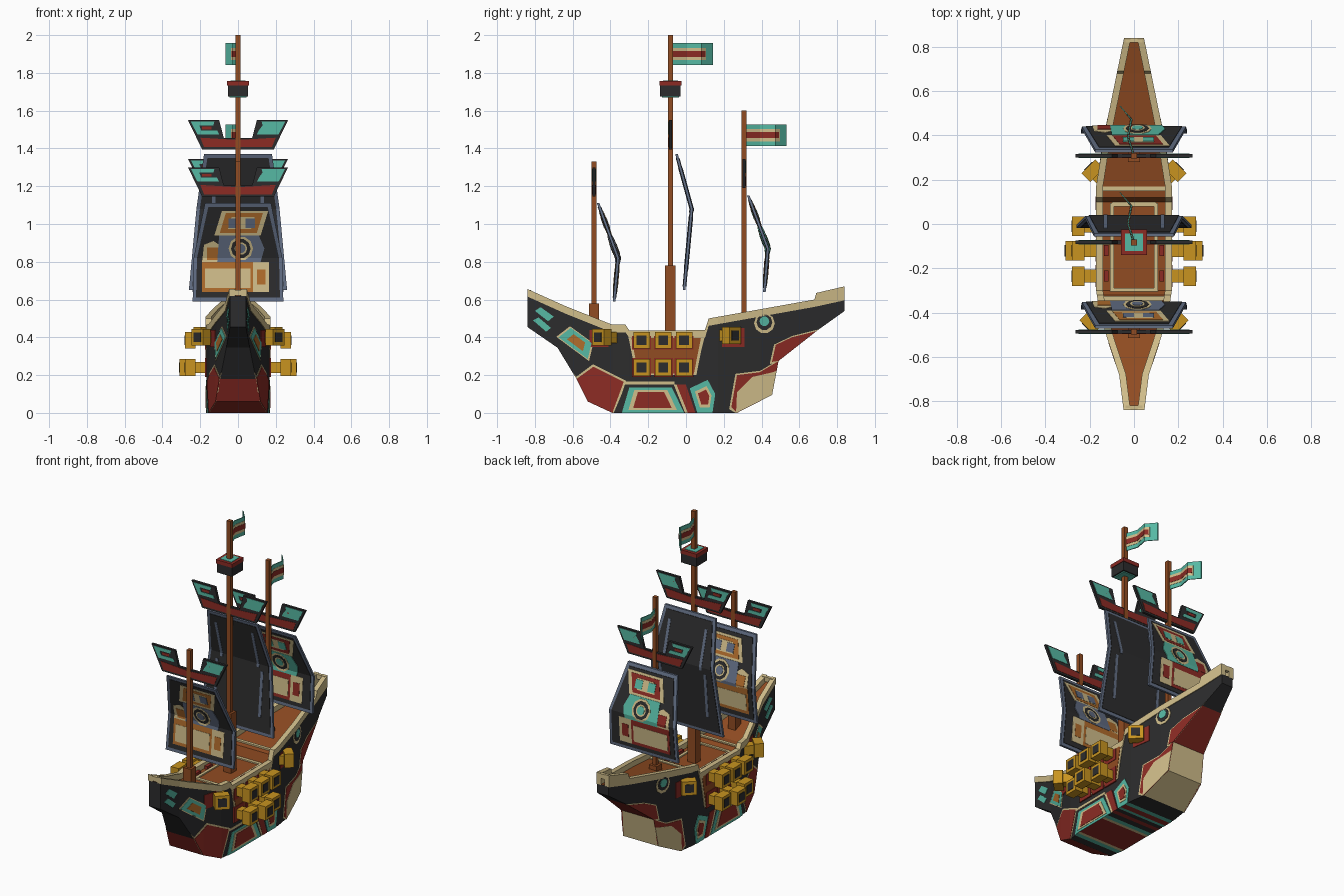
import bpy, bmesh, math
from mathutils import Matrix, Vector

if "Cube" in bpy.data.objects:
    bpy.data.objects.remove(bpy.data.objects["Cube"], do_unlink=True)

# Flat colours, given as sRGB hex and stored as linear values
PALETTE = {"black": "2c2c2d", "red": "8c2b24", "teal": "56b8a3", "beige": "d0bd8a",
           "brown": "914c22", "orange": "b06c2c", "gold": "c89420", "slate": "626e84"}
NAMES = list(PALETTE)
MATERIALS = []
for label, code in PALETTE.items():
    srgb = [int(code[i:i + 2], 16) / 255 for i in (0, 2, 4)]
    colour = [((c + 0.055) / 1.055) ** 2.4 for c in srgb] + [1]
    mat = bpy.data.materials.new(label)
    mat.use_nodes = True
    mat.diffuse_color = colour
    bsdf = mat.node_tree.nodes["Principled BSDF"]
    bsdf.inputs["Base Color"].default_value = colour
    bsdf.inputs["Roughness"].default_value = 0.8
    MATERIALS.append(mat)


def finish(name, bm):
    bmesh.ops.recalc_face_normals(bm, faces=bm.faces)
    mesh = bpy.data.meshes.new(name)
    bm.to_mesh(mesh)
    bm.free()
    for mat in MATERIALS:
        mesh.materials.append(mat)
    bpy.context.collection.objects.link(bpy.data.objects.new(name, mesh))


def curve(*knots):
    """Piecewise linear function through the knots."""
    def value(p):
        if p <= knots[0][0]:
            return knots[0][1]
        for (a, fa), (b, fb) in zip(knots, knots[1:]):
            if p <= b:
                return fa + (fb - fa) * (p - a) / (b - a)
        return knots[-1][1]
    value.stops = [k[0] for k in knots]
    return value


def box(bm, colour, centre, size, frame=Matrix()):
    m = frame @ Matrix.Translation(centre) @ Matrix.Diagonal((*size, 1))
    for v in bmesh.ops.create_cube(bm, size=1, matrix=m)["verts"]:
        for f in v.link_faces:
            f.material_index = NAMES.index(colour)


def panel(name, shapes, place, cuts=()):
    """Thin flat shapes (colour, half depth, outline) bent onto a surface."""
    out = bmesh.new()
    for colour, depth, outline in shapes:
        bm = bmesh.new()
        bm.faces.new([bm.verts.new((u, v, -depth)) for u, v in outline])
        bmesh.ops.triangulate(bm, faces=bm.faces[:])
        for axis, at in cuts:
            no = Vector((axis == 0, axis == 1, 0))
            bmesh.ops.bisect_plane(bm, geom=bm.verts[:] + bm.edges[:] + bm.faces[:],
                                   plane_co=no * at, plane_no=no)
        new = bmesh.ops.extrude_face_region(bm, geom=bm.faces[:])["geom"]
        for v in new:
            if isinstance(v, bmesh.types.BMVert):
                v.co.z = depth
        for v in bm.verts:
            v.co = place(*v.co)
        for f in bm.faces:
            f.material_index = NAMES.index(colour)
        temp = bpy.data.meshes.new("temp")
        bm.to_mesh(temp)
        bm.free()
        out.from_mesh(temp)
        bpy.data.meshes.remove(temp)
    finish(name, out)


def grow(outline, k):
    cu, cv = (sum(p[i] for p in outline) / len(outline) for i in (0, 1))
    return [(cu + (u - cu) * k, cv + (v - cv) * k) for u, v in outline]


def rect(a, b, c, d):
    return [(a, b), (c, b), (c, d), (a, d)]


def ring(u, v, r, n=10):
    return [(u + r * math.cos(math.tau * i / n), v + r * math.sin(math.tau * i / n)) for i in range(n)]


# Hull: half width, keel, deck and rail heights along its length
width = curve((-.84, .042), (-.68, .062), (-.52, .115), (-.39, .152), (-.3, .166),
              (.17, .166), (.4, .13), (.84, .04))
keel = curve((-.84, .455), (-.68, .345), (-.58, .18), (-.52, .06), (-.39, 0), (.27, 0),
             (.456, .095), (.49, .275), (.7, .44), (.84, .54))
deck = curve((-.84, .62), (-.64, .53), (-.39, .43), (-.32, .43), (-.3, .4), (.1, .4),
             (.12, .465), (.68, .565), (.84, .6))
rail = curve((-.84, .656), (-.64, .566), (-.39, .467), (-.32, .467), (-.3, .436), (.1, .438),
             (.12, .5), (.68, .6), (.69, .635), (.84, .67))
BANDS = [(-.84, "black"), (-.58, "red"), (-.39, "black"), (-.34, "teal"), (-.31, "beige"),
         (-.29, "red"), (-.09, "beige"), (-.07, "teal"), (-.04, "black"), (0, "red"), (.03, "black"),
         (.06, "teal"), (.08, "red"), (.12, "teal"), (.15, "black"), (.27, "beige"), (.49, "red"), (.7, "black")]
stations = sorted({s for f in (width, keel, deck, rail) for s in f.stops} | {b[0] for b in BANDS})


def loft(bm, section, colours):
    rows = [[bm.verts.new(p) for p in section(y)] for y in stations]
    for y, a, b in zip(stations, rows, rows[1:]):
        for i in range(4):
            j = (i + 1) % 4
            f = bm.faces.new((a[i], a[j], b[j], b[i]))
            f.material_index = NAMES.index(colours(i, y))
    for end in (rows[0], rows[-1]):
        bm.faces.new(end).material_index = NAMES.index(colours(1, 0))


def hull_colour(side, y):
    if side == 2:
        return [c for start, c in BANDS if start <= y][-1]
    return "brown" if side == 0 else "black"


bm = bmesh.new()
loft(bm, lambda y: [(s * width(y), y, f(y)) for s, f in ((1, deck), (-1, deck), (-1, keel), (1, keel))], hull_colour)
finish("hull", bm)
bm = bmesh.new()
for s in (1, -1):
    loft(bm, lambda y: [(s * (width(y) + d), y, f(y) - e) for d, f, e in
                        ((.005, rail, 0), (-.026, rail, 0), (-.026, deck, .004), (.005, deck, .004))],
         lambda side, y: "beige")
for y in (-.83, .83):
    box(bm, "beige", (0, y, rail(y) - .015), (.075, .02, .03))
finish("rail", bm)

# Deck trim
bm = bmesh.new()
for y, half in ((-.335, .14), (.16, .14), (.09, .1), (-.3, .1)):
    box(bm, "beige", (0, y, deck(y)), (2 * half, .02, .016))
for s in (1, -1):
    box(bm, "beige", (s * .1, -.105, .4), (.018, .4, .016))
    for y in (-.235, -.12, -.01):
        box(bm, "red", (s * .125, y, .405), (.02, .05, .03))
finish("deck_trim", bm)

# Painted hull sides
bow_red = [(-.59, .17), (-.49, .245), (-.33, .165), (-.39, -.01), (-.53, .04)]
belly = [(-.3, .135), (-.075, .135), (-.01, 0), (-.34, 0)]
patch = [(.02, .13), (.115, .175), (.155, .1), (.14, 0), (.06, 0)]
stern_low = [(.24, .03), (.27, .2), (.39, .215), (.5, .28), (.46, .08), (.27, -.01)]
stern_block = [(.265, .0), (.27, .11), (.35, .19), (.48, .22), (.456, .09)]
stern_high = [(.455, .27), (.475, .36), (.56, .4), (.7, .435), (.5, .275)]
bow_patch = [(-.675, .4), (-.61, .45), (-.5, .37), (-.52, .285)]
gun_panel = [(-.31, .43), (.1, .43), (.055, .2), (-.265, .2)]
paint = [("beige", .002, grow(bow_red, 1.1)), ("red", .004, bow_red),
         ("beige", .002, rect(-.34, .15, -.06, .165)),
         ("teal", .002, belly), ("beige", .004, grow(belly, .78)), ("red", .006, grow(belly, .62)),
         ("red", .003, [(-.05, .15), (0, .15), (.05, 0), (.01, 0)]),
         ("beige", .002, [(-.065, .15), (-.05, .15), (.01, 0), (-.005, 0)]),
         ("teal", .003, patch), ("beige", .005, grow(patch, .65)), ("red", .007, grow(patch, .45)),
         ("beige", .002, grow(stern_low, 1.1)), ("red", .004, stern_low), ("beige", .006, stern_block),
         ("beige", .002, grow(stern_high, 1.14)), ("red", .004, stern_high),
         ("beige", .002, grow(bow_patch, 1.12)), ("teal", .004, bow_patch), ("orange", .006, grow(bow_patch, .55)),
         ("teal", .003, [(-.8, .54), (-.77, .56), (-.7, .51), (-.73, .485)]),
         ("teal", .003, [(-.81, .49), (-.78, .505), (-.715, .45), (-.74, .43)]),
         ("beige", .003, ring(.415, .475, .055)), ("black", .005, ring(.415, .48, .042)),
         ("teal", .007, ring(.415, .485, .026)),
         ("beige", .003, gun_panel), ("brown", .005, grow(gun_panel, .92)),
         ("red", .003, rect(.19, .35, .31, .45)), ("red", .003, rect(-.51, .35, -.41, .44))]
GUN_Y, GUN_Z = (-.235, -.12, -.01), (.385, .24)
paint += [("red", .008, rect(y - .05, z - .05, y + .05, z + .05)) for y in GUN_Y for z in GUN_Z]
for s, side in ((1, "left"), (-1, "right")):
    panel(side + "_hull_paint", paint,
          lambda u, v, t: (s * (width(u) + t), u, min(max(v, keel(u)), rail(u) - .03)),
          [(0, y) for y in stations])


# Cannons: square barrel, wide muzzle block and dark bore
def cannon(name, start, heading, length):
    bm = bmesh.new()
    frame = Matrix.Translation(start) @ Matrix.Rotation(heading, 4, "Z")
    box(bm, "gold", (length / 2 - .02, 0, 0), (length - .04, .058, .058), frame)
    box(bm, "gold", (length - .028, 0, 0), (.056, .088, .088), frame)
    box(bm, "black", (length, 0, 0), (.006, .052, .052), frame)
    finish(name, bm)


for s in (1, -1):
    base = 0 if s > 0 else math.pi
    for y in GUN_Y:
        for z in GUN_Z:
            reach = .17 if y == GUN_Y[1] and z == GUN_Z[1] else .14
            cannon("side_cannon", (s * .14, y, z), base, reach)
    cannon("bow_cannon", (s * .12, -.37, .4), base - s * math.pi / 4, .135)
    cannon("stern_cannon", (s * .11, .165, .41), base + s * math.pi / 4, .135)

# Masts with horned crosspieces
HOOK = [(.25, .147), (.125, .147), (.13, .127), (.205, .127), (.195, .1), (.11, .1), (.1, .08), (.215, .08)]
WING = [(0, .06), (.075, .06), (.1, .155), (.265, .155), (.19, 0), (0, 0)]
STRIPE = [(0, .05), (.2, .062), (.18, .012), (0, .012)]
half_wing = [("black", .008, WING), ("teal", .01, HOOK), ("red", .01, STRIPE),
             ("red", .01, rect(.14, .106, .19, .121))]
horns = half_wing + [(c, d, [(-u, v) for u, v in o]) for c, d, o in half_wing]
for name, y, top, base_top, wing_z in (("fore", -.487, 1.33, .58, 1.145), ("main", -.083, 2, .78, 1.395),
                                       ("rear", .308, 1.6, .53, 1.19)):
    bm = bmesh.new()
    foot = deck(y) - .02
    box(bm, "brown", (0, y, (top + foot) / 2), (.026, .026, top - foot))
    box(bm, "brown", (0, y, (base_top + foot) / 2), (.054, .054, base_top - foot))
    finish(name + "_mast", bm)
    panel(name + "_crosspiece", horns, lambda u, v, t: (u, y + t, wing_z + v))

# Lookout box
bm = bmesh.new()
for colour, z, size, tall in (("teal", 1.675, .09, .012), ("black", 1.705, .108, .06),
                              ("red", 1.745, .116, .024), ("teal", 1.757, .08, .006)):
    box(bm, colour, (0, -.083, z), (size, size, tall))
finish("lookout", bm)

# Flags
wave = curve((0, 0), (.085, -.027), (.165, -.012), (.225, -.063))
banner = [("teal", .003, rect(0, -.058, .225, .058)), ("beige", .0045, rect(0, -.033, .19, .033)),
          ("red", .006, rect(0, -.016, .185, .016))]
for name, y, z in (("main_flag", -.083, 1.9), ("rear_flag", .308, 1.47)):
    panel(name, banner, lambda u, v, t: (wave(u) + t, y + u, z + v), [(0, w) for w in wave.stops[1:3]])


# Sails: slate rim, dark cloth and a stepped animal motif
def motif(body, trim, dz):
    head = [(-.085, 1.07), (.16, 1.07), (.12, .94), (-.125, .94)]
    art = [("beige", .012, head), (trim, .0135, grow(head, .8)), ("beige", .015, grow(head, .5)),
           (body, .0165, rect(-.05, .98, 0, 1.03)), (body, .0165, rect(.04, .98, .09, 1.03)),
           ("beige", .012, [(-.19, .8), (-.18, .89), (-.13, .91), (-.07, .87), (-.07, .8)]),
           (trim, .0135, rect(-.165, .81, -.08, .875)),
           (body, .014, [(-.11, .8), (-.1, .94), (.11, .94), (.14, .87), (.12, .8)]),
           ("beige", .0155, ring(.015, .87, .065)), ("black", .017, ring(.015, .87, .052)),
           ("beige", .0185, ring(.015, .87, .034)), (body, .02, ring(.015, .87, .025)),
           (trim, .012, rect(-.19, .64, .08, .81)), ("beige", .0135, rect(-.175, .66, .065, .765)),
           ("beige", .012, rect(.08, .64, .165, .8)), (trim, .0135, rect(.1, .68, .145, .76))]
    return [(c, d, [(u, v + dz) for u, v in o]) for c, d, o in art]


def sail(name, levels, halves, depths, art):
    low, mid, high = levels
    shape = curve(*zip(levels, depths))
    a, b, c = halves
    outline = [(-a, low), (a, low), (b, mid), (c, high), (-c, high), (-b, mid)]
    cloth = [(u - math.copysign(.018, u), v + {low: .02, high: -.02}.get(v, 0)) for u, v in outline]
    panel(name, [("slate", .007, outline), ("black", .01, cloth)] + art,
          lambda u, v, t: (u, shape(v) + t, v), [(1, mid)])


sail("fore_sail", (.59, .82, 1.11), (.24, .235, .175), (-.38, -.36, -.465), motif("slate", "orange", 0))
sail("rear_sail", (.64, .87, 1.15), (.24, .235, .175), (.415, .433, .33), motif("teal", "red", .045))
stripes = [("slate", .012, rect(s * x, lo, s * (x + .018), hi)) for s in (1, -1)
           for x, lo, hi in ((.12, 1.06, 1.3), (.15, .76, 1.04))]
sail("main_sail", (.65, 1.08, 1.37), (.26, .22, .18), (-.01, .03, -.05), stripes)
